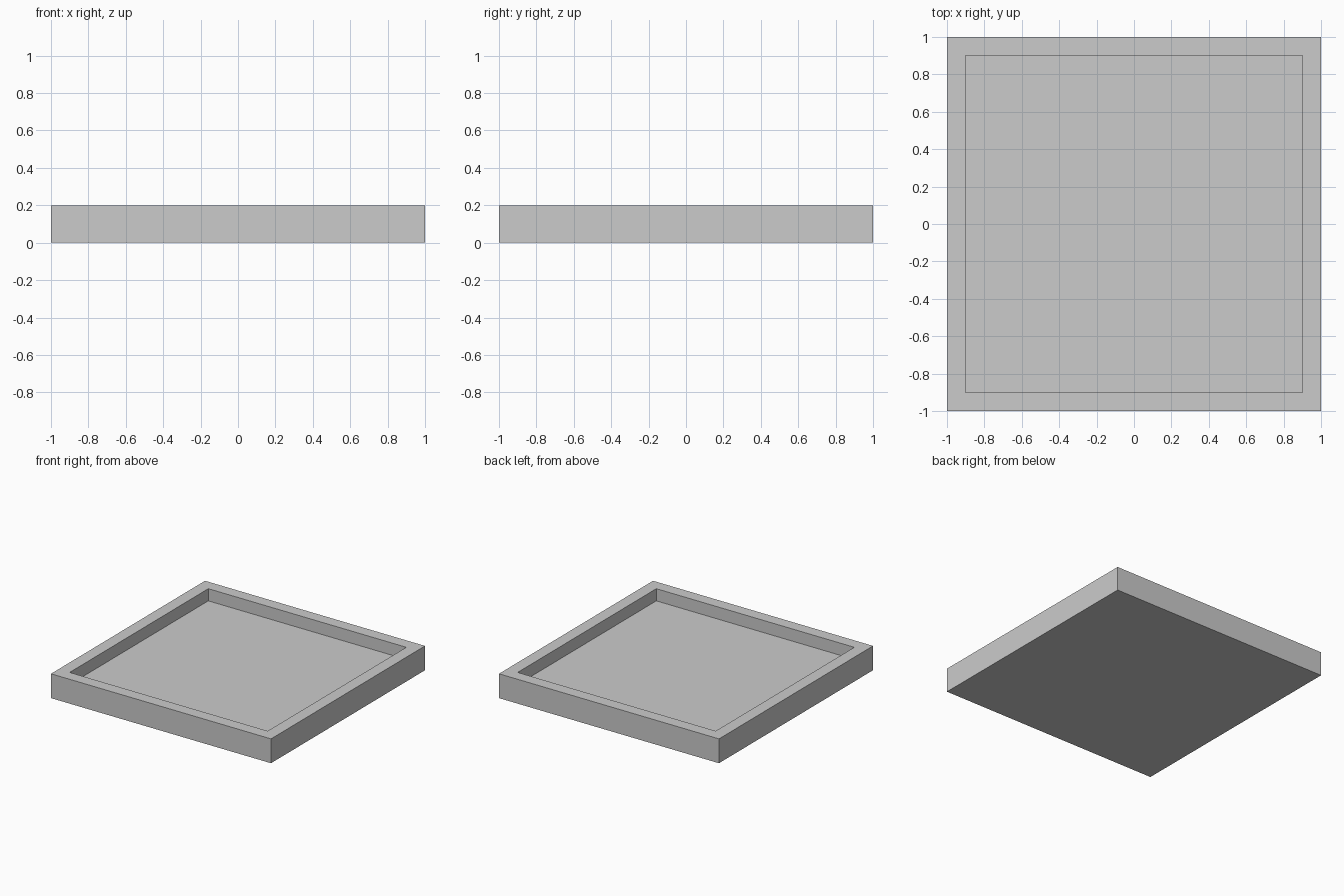
import bpy
import bmesh
from mathutils import Matrix

if "Cube" in bpy.data.objects:
    bpy.data.objects.remove(bpy.data.objects["Cube"])

SIZE, HEIGHT, RIM, DEPTH = 2.0, 0.2, 0.1, 0.1

# Square slab standing on the ground
bm = bmesh.new()
bmesh.ops.create_cube(bm, size=1.0, matrix=Matrix.Translation((0, 0, HEIGHT / 2))
                      @ Matrix.Diagonal((SIZE, SIZE, HEIGHT, 1)))

# Raised rim: inset the top face, then sink it to form the recess
bm.normal_update()
top = max(bm.faces, key=lambda f: f.calc_center_median().z)
bmesh.ops.inset_region(bm, faces=[top], thickness=RIM, use_even_offset=True)
floor = bmesh.ops.extrude_discrete_faces(bm, faces=[top])["faces"][0]
bmesh.ops.translate(bm, verts=floor.verts, vec=(0, 0, -DEPTH))
bmesh.ops.recalc_face_normals(bm, faces=bm.faces)

mesh = bpy.data.meshes.new("square_tray")
bm.to_mesh(mesh)
bm.free()
tray = bpy.data.objects.new("square_tray", mesh)
bpy.context.collection.objects.link(tray)
